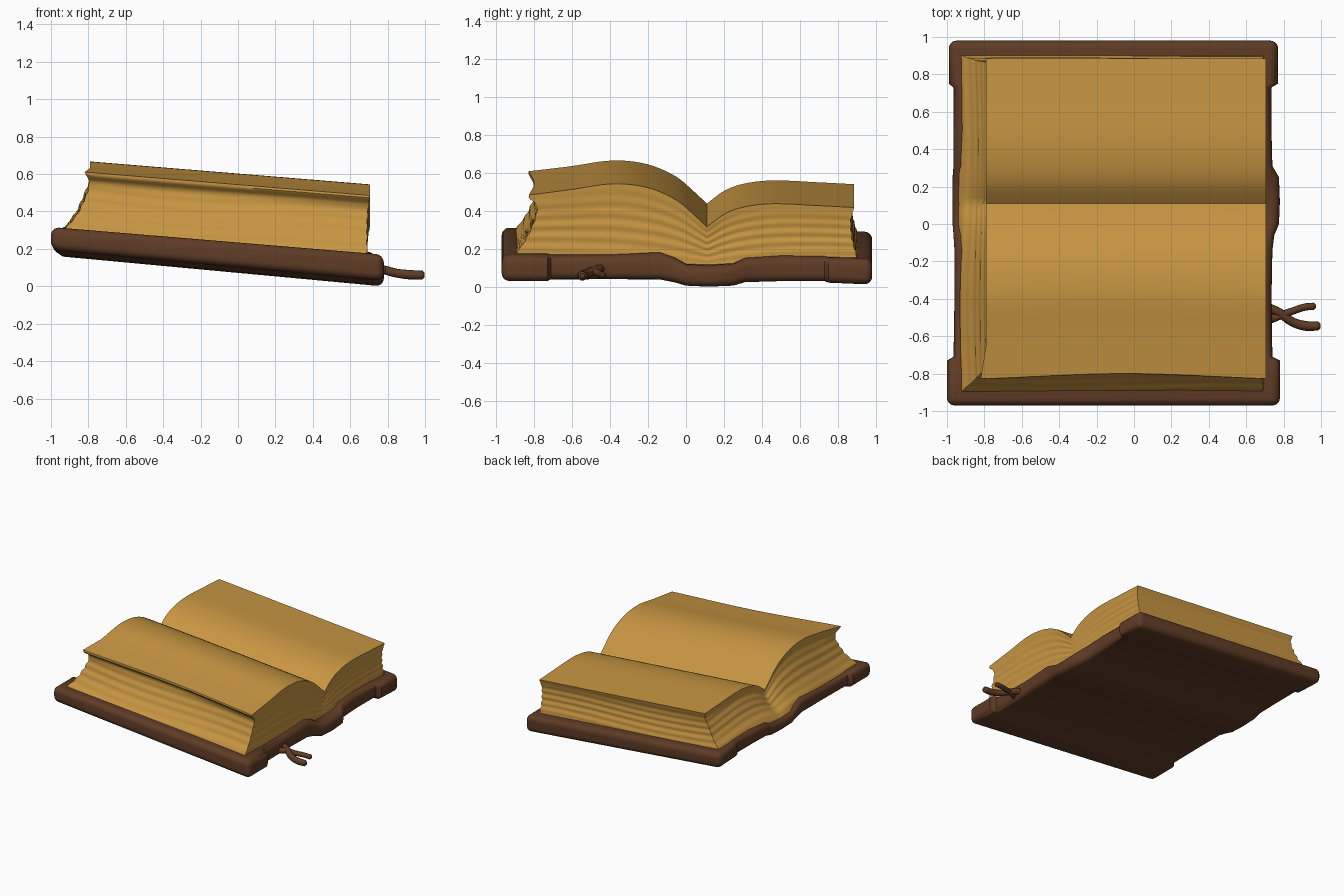
import bpy, bmesh, math

if "Cube" in bpy.data.objects:
    bpy.data.objects.remove(bpy.data.objects["Cube"])


def material(name, rgb):
    m = bpy.data.materials.new(name)
    m.diffuse_color = (*rgb, 1)
    m.use_nodes = True
    m.node_tree.nodes["Principled BSDF"].inputs["Base Color"].default_value = m.diffuse_color
    return m


LEATHER = material("brown leather", (0.114, 0.045, 0.019))
PAPER = material("aged paper", (0.58, 0.305, 0.055))


def finish(bm, name, mat, angle):
    bmesh.ops.recalc_face_normals(bm, faces=bm.faces[:])
    me = bpy.data.meshes.new(name)
    bm.to_mesh(me)
    bm.free()
    ob = bpy.data.objects.new(name, me)
    bpy.context.collection.objects.link(ob)
    me.materials.append(mat)
    bpy.ops.object.select_all(action='DESELECT')
    ob.select_set(True)
    bpy.context.view_layer.objects.active = ob
    bpy.ops.object.shade_smooth_by_angle(angle=math.radians(angle))
    return ob


def spline(table, x):
    """Smooth curve through a list of (x, value) points."""
    n = len(table)
    x = min(max(x, table[0][0]), table[-1][0])
    i = 0
    while i < n - 2 and x > table[i + 1][0]:
        i += 1

    def slope(k):
        a, b = table[max(k - 1, 0)], table[min(k + 1, n - 1)]
        return (b[1] - a[1]) / (b[0] - a[0])
    (x0, v0), (x1, v1) = table[i], table[i + 1]
    h = x1 - x0
    t = (x - x0) / h
    return ((2*t**3 - 3*t*t + 1) * v0 + (t**3 - 2*t*t + t) * h * slope(i)
            + (3*t*t - 2*t**3) * v1 + (t**3 - t*t) * h * slope(i + 1))


# ---- cover: rounded sections lofted along y, with corner caps and a spine dip
COVER = [  # y, left x, right x, bottom z, top z
    (-0.93, -1.00, 0.78, 0.03, 0.17), (-0.73, -1.00, 0.78, 0.03, 0.17),
    (-0.71, -0.965, 0.74, 0.035, 0.165), (-0.40, -0.96, 0.735, 0.035, 0.165),
    (-0.14, -0.96, 0.74, 0.035, 0.178), (-0.06, -0.965, 0.75, 0.02, 0.15),
    (0.00, -0.97, 0.775, 0.005, 0.117), (0.12, -0.97, 0.78, 0.0, 0.112),
    (0.25, -0.97, 0.775, 0.005, 0.12), (0.31, -0.965, 0.74, 0.02, 0.148),
    (0.50, -0.965, 0.735, 0.025, 0.16), (0.73, -0.965, 0.735, 0.025, 0.157),
    (0.75, -0.99, 0.77, 0.02, 0.152), (0.94, -0.99, 0.77, 0.012, 0.15)]
R = 0.04


def cover_ring(bm, y, xa, xb, zb, zt, inset=0.0):
    r = R - inset + 0.004
    xa, xb, zb, zt = xa + inset, xb - inset, zb + inset, zt - inset
    ring = []
    for cx, cz, start, tilt in ((xb - r, zt - r, 0, 0.083), (xa + r, zt - r, 90, 0.083),
                                (xa + r, zb + r, 180, 0.093), (xb - r, zb + r, 270, 0.093)):
        for k in range(6):
            a = math.radians(start + 18 * k)
            x = cx + r * math.cos(a)
            ring.append(bm.verts.new((x, y, cz + r * math.sin(a) + tilt * (0.77 - x))))
    return ring


bm = bmesh.new()
rings = []
ends = [(R * math.sin(math.radians(a)), R * (1 - math.cos(math.radians(a)))) for a in (18, 36, 54, 72, 90)]
for dy, inset in reversed(ends):
    rings.append(cover_ring(bm, COVER[0][0] - dy, *COVER[0][1:], inset))
for row in COVER:
    rings.append(cover_ring(bm, *row))
for dy, inset in ends:
    rings.append(cover_ring(bm, COVER[-1][0] + dy, *COVER[-1][1:], inset))
for a, b in zip(rings, rings[1:]):
    for k in range(len(a)):
        j = (k + 1) % len(a)
        bm.faces.new((a[k], a[j], b[j], b[k]))
bm.faces.new(rings[0])
bm.faces.new(rings[-1])
finish(bm, "cover", LEATHER, 50)

# ---- page block: two humps meeting in a sharp valley, with flared page edges
VALLEY, BASE = 0.11, 0.09
HUMP_A = [(-0.85, 0.482), (-0.6, 0.515), (-0.38, 0.545), (-0.2, 0.525),
          (-0.05, 0.46), (0.05, 0.375), (0.11, 0.318)]
HUMP_B = [(0.11, 0.318), (0.2, 0.385), (0.3, 0.422), (0.45, 0.44), (0.7, 0.43), (0.89, 0.42)]
FRONT = [(0, -0.915), (0.18, -0.90), (0.4, -0.84), (0.6, -0.80), (0.8, -0.775),
         (0.9, -0.785), (0.95, -0.815), (1, -0.815)]
BACK = [(0, 0.91), (0.2, 0.90), (0.5, 0.875), (0.8, 0.868), (1, 0.885)]
LEFT = [(0, -0.945), (0.2, -0.925), (0.4, -0.865), (0.6, -0.825), (0.85, -0.785), (1, -0.79)]
RIGHT = [(0, 0.695), (0.3, 0.69), (0.7, 0.692), (1, 0.705)]
NX, NA, NB, NT = 30, 30, 24, 32
NY = NA + NB


def page_point(i, j, t):
    u = i / NX
    ripple = 0.0035 * math.sin(44 * t + 2 * math.sin(5 * u + j * 0.12)) * math.sin(math.pi * t)
    front = spline(FRONT, t) + ripple - 0.015 * t * math.cos(5 * u + 0.6)
    back = spline(BACK, t) - ripple
    if j <= NA:
        s = 1 - j / NA
        y = VALLEY + (front - VALLEY) * s
        top = spline(HUMP_A, VALLEY - 0.93 * s)
    else:
        s = (j - NA) / NB
        y = VALLEY + (back - VALLEY) * s
        top = spline(HUMP_B, VALLEY + 0.775 * s)
    corner = max(0, 1 - j / 6)
    xa = spline(LEFT, t) + ripple - 0.03 * corner * t ** 6
    x = xa + (spline(RIGHT, t) - ripple - xa) * u
    return x, y, BASE + (top - BASE) * t + 0.082 * (0.7 - x)


bm = bmesh.new()
border = ([(i, 0) for i in range(NX)] + [(NX, j) for j in range(NY)]
          + [(i, NY) for i in range(NX, 0, -1)] + [(0, j) for j in range(NY, 0, -1)])
top = {(i, j): bm.verts.new(page_point(i, j, 1)) for i in range(NX + 1) for j in range(NY + 1)}
for i in range(NX):
    for j in range(NY):
        bm.faces.new((top[i, j], top[i + 1, j], top[i + 1, j + 1], top[i, j + 1]))
upper = [top[b] for b in border]
for level in range(NT - 1, -1, -1):
    lower = [bm.verts.new(page_point(*b, level / NT)) for b in border]
    for k in range(len(border)):
        m = (k + 1) % len(border)
        bm.faces.new((upper[k], lower[k], lower[m], upper[m]))
    upper = lower
bm.faces.new(upper)
finish(bm, "pages", PAPER, 45)


# ---- tie cords: two crossing strands leaving the right edge
def cord(name, points):
    cu = bpy.data.curves.new(name, 'CURVE')
    cu.dimensions = '3D'
    cu.bevel_depth = 0.024
    cu.bevel_resolution = 3
    cu.resolution_u = 6
    cu.use_fill_caps = True
    sp = cu.splines.new('BEZIER')
    sp.bezier_points.add(len(points) - 1)
    for p, (x, y, z, r) in zip(sp.bezier_points, points):
        p.co = (x, y, z)
        p.radius = r
        p.handle_left_type = p.handle_right_type = 'AUTO'
    ob = bpy.data.objects.new(name, cu)
    bpy.context.collection.objects.link(ob)
    cu.materials.append(LEATHER)


cord("tie_cord_front", [(0.70, -0.44, 0.10, 1), (0.77, -0.47, 0.09, 1), (0.85, -0.525, 0.07, 1),
                        (0.92, -0.545, 0.062, 1.1), (0.985, -0.545, 0.06, 1.0), (0.998, -0.545, 0.06, 0.5)])
cord("tie_cord_back", [(0.70, -0.52, 0.08, 1), (0.78, -0.49, 0.085, 0.9), (0.85, -0.465, 0.075, 0.8),
                       (0.91, -0.445, 0.068, 0.8), (0.96, -0.44, 0.065, 0.8), (0.972, -0.44, 0.065, 0.4)])
